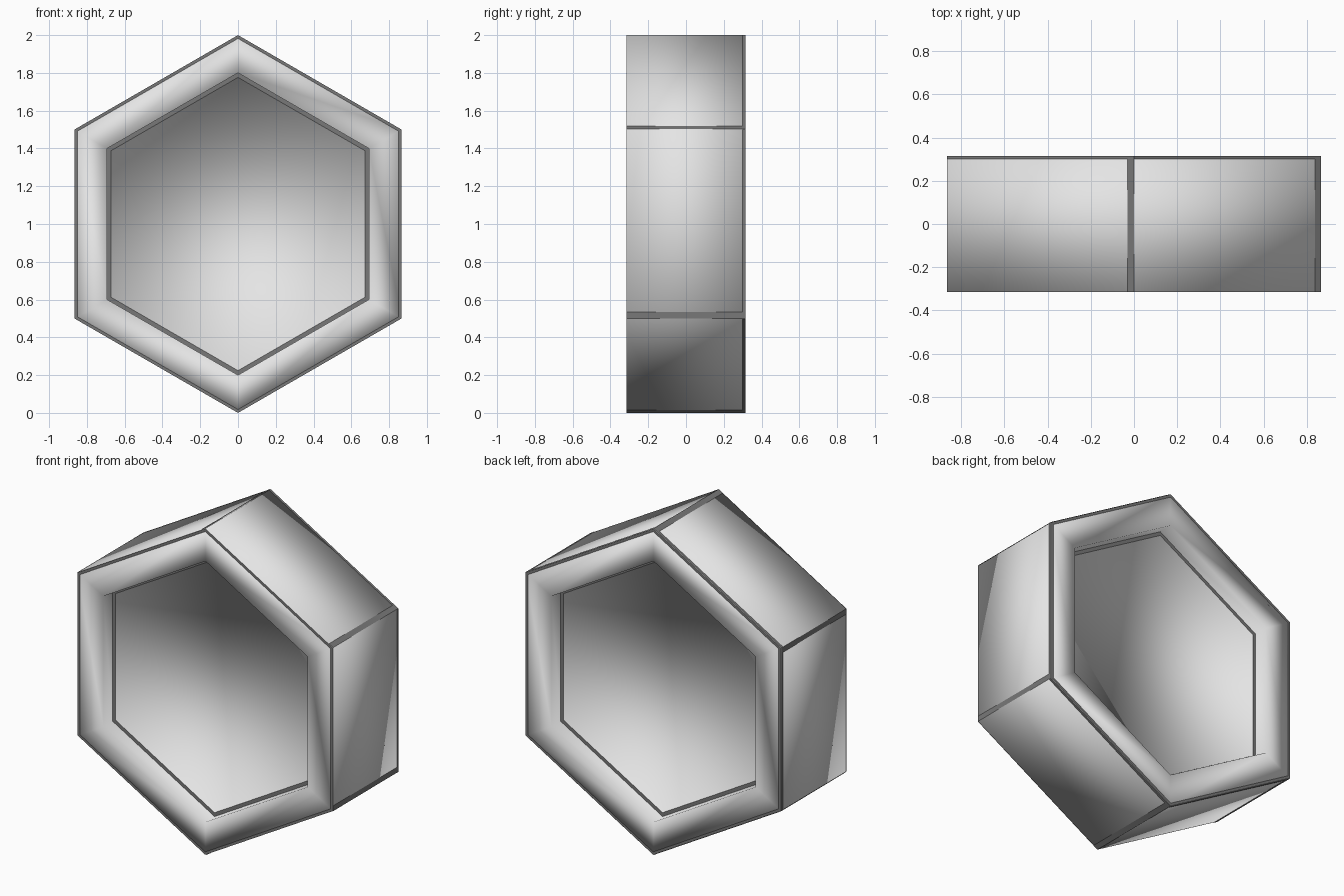
import bpy, bmesh, math
from mathutils import Vector

if "Cube" in bpy.data.objects:
    bpy.data.objects.remove(bpy.data.objects["Cube"])

def material(name, v):
    m = bpy.data.materials.new(name)
    m.diffuse_color = (v, v, v, 1)
    m.use_nodes = True
    m.node_tree.nodes["Principled BSDF"].inputs["Base Color"].default_value = m.diffuse_color
    return m

LIGHT = material("light grey", 0.78)
DARK = material("dark grey", 0.19)
OUTER, INNER, HALF, PANEL = 1.0, 0.8, 0.315, 0.225

def pt(i, r, y):
    # corner i of an upright hexagon, clockwise from the top
    a = math.radians(60 * i)
    return Vector((r * math.sin(a), y, 1 + r * math.cos(a)))

def add(name, bm, mat):
    me = bpy.data.meshes.new(name)
    bm.to_mesh(me)
    bm.free()
    me.materials.append(mat)
    ob = bpy.data.objects.new(name, me)
    bpy.context.collection.objects.link(ob)
    return ob

# hexagonal body: rim, outer walls and a recessed panel on both faces
bm = bmesh.new()
profile = [(INNER, -PANEL), (INNER, -HALF), (OUTER, -HALF),
           (OUTER, HALF), (INNER, HALF), (INNER, PANEL)]
rings = [[bm.verts.new(pt(i, r, y)) for i in range(6)] for r, y in profile]
for a, b in zip(rings, rings[1:]):
    for i in range(6):
        j = (i + 1) % 6
        bm.faces.new((a[i], a[j], b[j], b[i]))
for ring in (rings[0], rings[-1]):
    bm.faces.new(ring)
bmesh.ops.recalc_face_normals(bm, faces=bm.faces)
for f in bm.faces:
    f.smooth = True
add("hexagonal_body", bm, LIGHT)

# thin dark edging lines
bm = bmesh.new()
def strip(a, b, c, d, normal):
    f = bm.faces.new([bm.verts.new(p + normal * 0.002) for p in (a, b, c, d)])
    f.normal_update()
    if f.normal.dot(normal) < 0:
        f.normal_flip()

for i in range(6):
    j = i + 1
    # front and back: rim outer edge, rim inner edge, panel edge
    for s in (-1, 1):
        n = Vector((0, s, 0))
        for r, w, y in ((OUTER, 0.018, HALF), (INNER, 0.024, PANEL)):
            strip(pt(i, r, s * y), pt(j, r, s * y),
                  pt(j, r - w, s * y), pt(i, r - w, s * y), n)
    # outer walls: line along the back edge and across one end
    p, q = pt(i, OUTER, 0), pt(j, OUTER, 0)
    n = ((p + q) / 2 - Vector((0, 0, 1))).normalized()
    y0, y1 = Vector((0, -HALF, 0)), Vector((0, HALF, 0))
    line = Vector((0, HALF - 0.015, 0))
    strip(p + line, q + line, q + y1, p + y1, n)
    e = q + (p - q) * 0.033
    strip(q + y0, e + y0, e + line, q + line, n)
add("edge_lines", bm, DARK)
